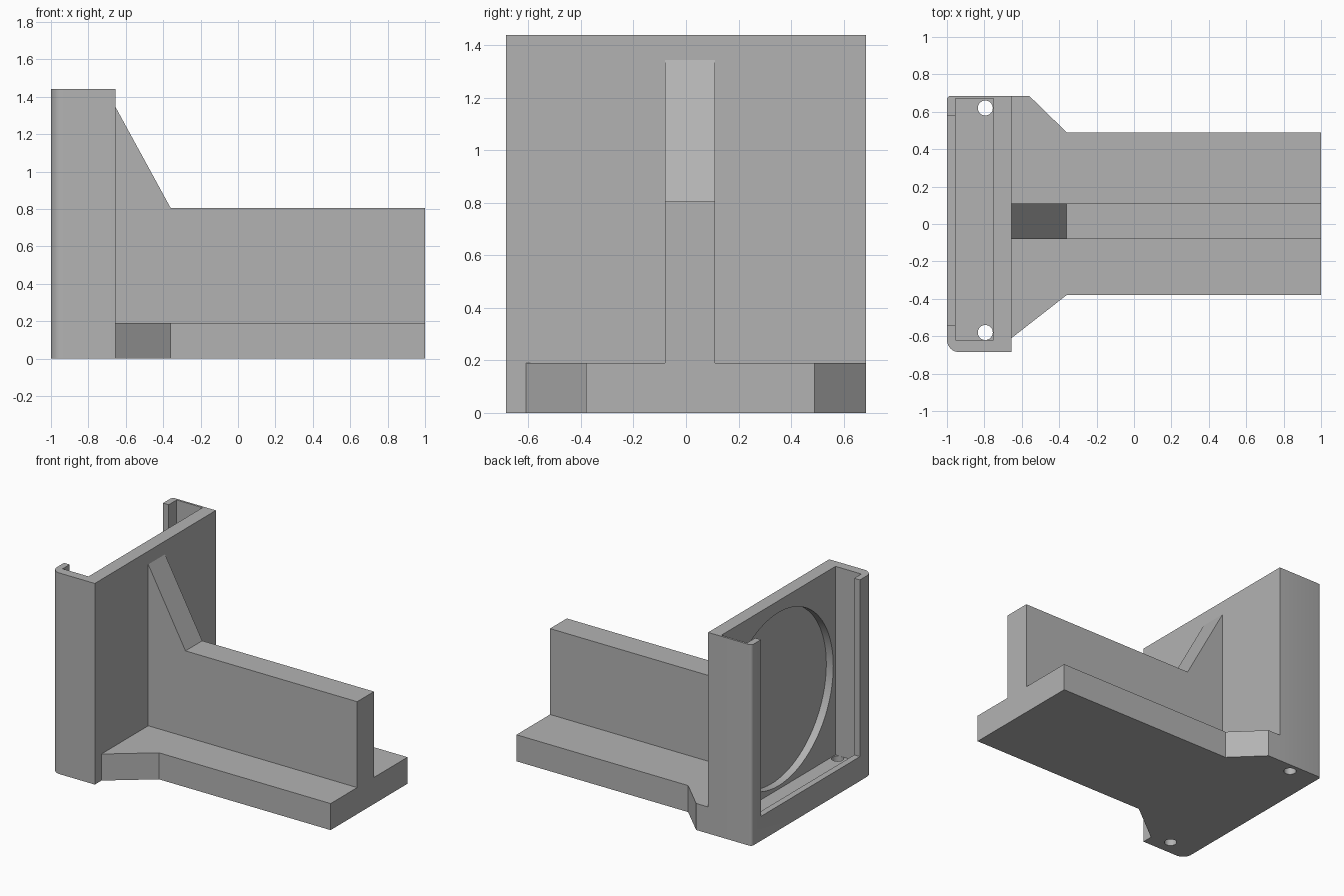
import bpy, bmesh, math
from mathutils import Vector

if "Cube" in bpy.data.objects:
    bpy.data.objects.remove(bpy.data.objects["Cube"])

grey = bpy.data.materials.new("plain grey")
grey.diffuse_color = (0.45, 0.45, 0.45, 1)
grey.use_nodes = True
grey.node_tree.nodes["Principled BSDF"].inputs["Base Color"].default_value = grey.diffuse_color


def prism(name, points, sweep):
    """Extrude a flat outline of 3D points along the sweep vector."""
    bm = bmesh.new()
    face = bm.faces.new([bm.verts.new(p) for p in points])
    new = bmesh.ops.extrude_face_region(bm, geom=[face])["geom"]
    verts = [v for v in new if isinstance(v, bmesh.types.BMVert)]
    bmesh.ops.translate(bm, verts=verts, vec=Vector(sweep))
    bmesh.ops.recalc_face_normals(bm, faces=bm.faces[:])
    mesh = bpy.data.meshes.new(name)
    bm.to_mesh(mesh)
    bm.free()
    mesh.materials.append(grey)
    obj = bpy.data.objects.new(name, mesh)
    bpy.context.collection.objects.link(obj)
    return obj


def box(name, x0, x1, y0, y1, z0, z1):
    return prism(name, [(x0, y0, z0), (x1, y0, z0), (x1, y1, z0), (x0, y1, z0)],
                 (0, 0, z1 - z0))


def arc(cx, cy, r, a0, a1, n):
    return [(cx + r * math.cos(math.radians(a0 + (a1 - a0) * i / n)),
             cy + r * math.sin(math.radians(a0 + (a1 - a0) * i / n))) for i in range(n + 1)]


def circle(cx, cy, r, n):
    return arc(cx, cy, r, 0, 360, n)[:-1]


# Upright housing, with one rounded and one slightly eased outer corner
outline = [(-0.655, -0.685), (-0.655, 0.685)]
outline += arc(-0.98, 0.665, 0.02, 90, 180, 4)
outline += arc(-0.935, -0.62, 0.065, 180, 270, 10)
housing = prism("housing", [(x, y, 0) for x, y in outline], (0, 0, 1.44))

# Slot open at the top, window in the outer face, shallow round recess, two drain holes
cutters = [
    box("slot_cutter", -0.955, -0.75, -0.62, 0.67, 0.09, 1.6),
    box("window_cutter", -1.1, -0.9, -0.54, 0.58, 0.175, 1.6),
    prism("recess_cutter", [(-0.80, y, z) for y, z in circle(0.025, 0.735, 0.62, 96)],
          (0.105, 0, 0)),
]
for y in (-0.58, 0.62):
    cutters.append(prism("hole_cutter", [(x, yy, -0.1) for x, yy in circle(-0.795, y, 0.04, 32)],
                         (0, 0, 0.3)))
for cutter in cutters:
    cutter.hide_render = True
    cutter.hide_set(True)
    mod = housing.modifiers.new(cutter.name, "BOOLEAN")
    mod.operation = "DIFFERENCE"
    mod.solver = "EXACT"
    mod.object = cutter

# Apply the cuts and drop the cutters
bpy.context.view_layer.update()
cut = bpy.data.meshes.new_from_object(housing.evaluated_get(bpy.context.evaluated_depsgraph_get()))
housing.modifiers.clear()
housing.data = cut
for cutter in cutters:
    bpy.data.objects.remove(cutter)

# Foot plate, flared where it meets the housing
foot = [(-0.655, -0.61), (-0.36, -0.38), (1, -0.38), (1, 0.49),
        (-0.36, 0.49), (-0.56, 0.685), (-0.655, 0.685)]
prism("foot_plate", [(x, y, 0) for x, y in foot], (0, 0, 0.19))

# Central rib with a sloped gusset up the housing
rib = [(-0.655, 0.19), (1, 0.19), (1, 0.805), (-0.36, 0.805), (-0.655, 1.345)]
prism("rib", [(x, -0.08, z) for x, z in rib], (0, 0.19, 0))

# Smooth the curved walls only
bpy.ops.object.select_all(action="DESELECT")
housing.select_set(True)
bpy.context.view_layer.objects.active = housing
bpy.ops.object.shade_smooth_by_angle(angle=math.radians(30))
